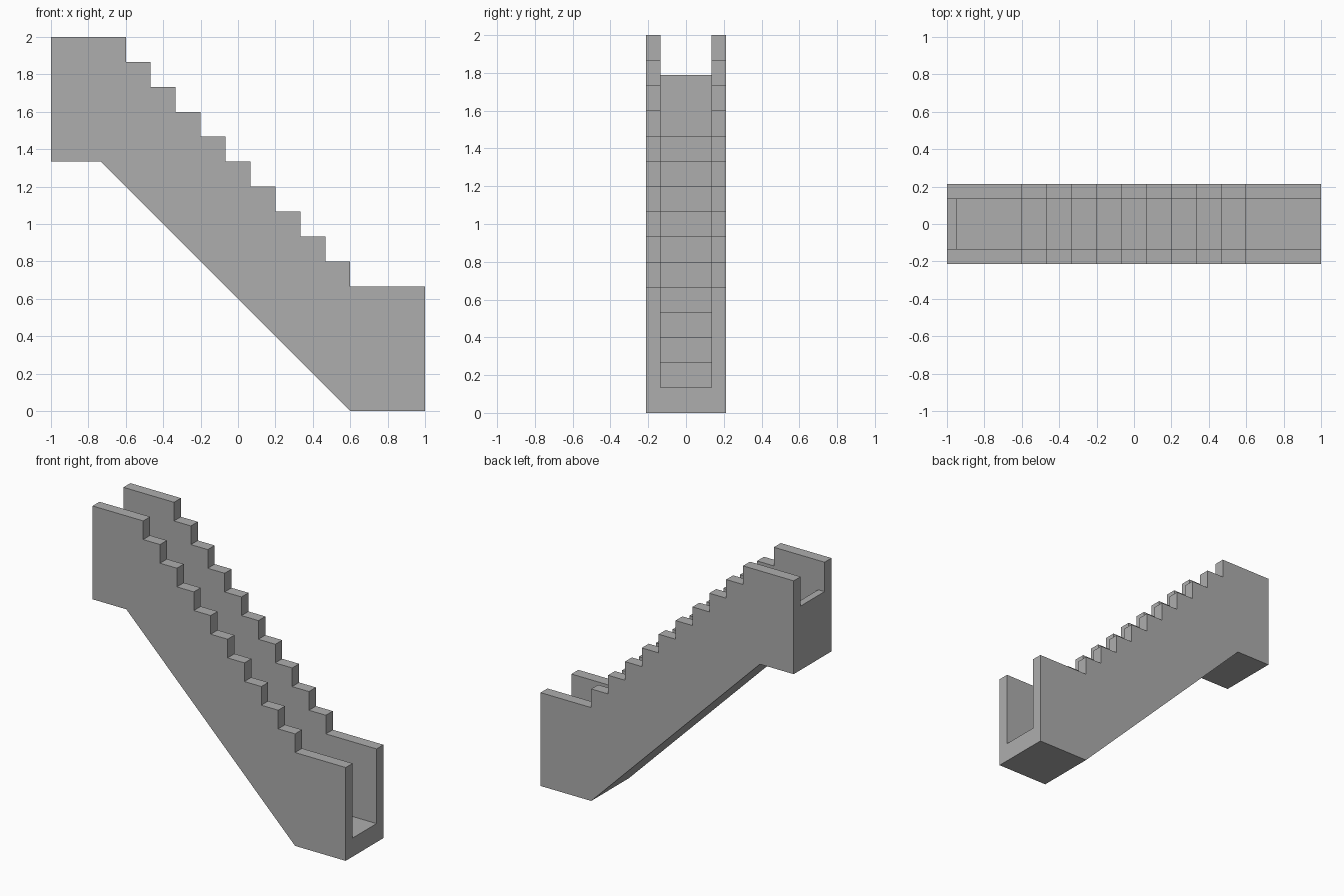
import bpy
import bmesh

if "Cube" in bpy.data.objects:
    bpy.data.objects.remove(bpy.data.objects["Cube"], do_unlink=True)

STEP = 2 / 15            # rise and run of every step
COUNT = 10               # number of risers
HALF_WIDTH = 0.213
HALF_CHANNEL = 0.135
LIP = 0.05               # thickness of the lip closing the upper end

grey = bpy.data.materials.new("plain grey")
grey.use_nodes = True
colour = (0.42, 0.42, 0.42, 1)
grey.diffuse_color = colour
grey.node_tree.nodes["Principled BSDF"].inputs["Base Color"].default_value = colour


def stair_line(base):
    """Stepped line climbing from the lower landing towards -x."""
    points = []
    for i in range(COUNT):
        x, z = 0.6 - i * STEP, base + i * STEP
        points += [(x, z), (x, z + STEP)]
    return points


def prism(name, profile, half):
    """Extrude an x-z profile across y."""
    bm = bmesh.new()
    face = bm.faces.new([bm.verts.new((x, -half, z)) for x, z in profile])
    side = bmesh.ops.extrude_face_region(bm, geom=[face])["geom"]
    moved = [v for v in side if isinstance(v, bmesh.types.BMVert)]
    bmesh.ops.translate(bm, verts=moved, vec=(0, 2 * half, 0))
    bmesh.ops.recalc_face_normals(bm, faces=bm.faces)
    mesh = bpy.data.meshes.new(name)
    bm.to_mesh(mesh)
    bm.free()
    mesh.materials.append(grey)
    obj = bpy.data.objects.new(name, mesh)
    bpy.context.collection.objects.link(obj)
    return obj


# Solid stair body with stepped parapets and sloping underside
wall_base = 5 * STEP
body = prism("stair_body",
             [(0.6, 0), (1, 0), (1, wall_base)] + stair_line(wall_base)
             + [(-1, 2), (-1, 10 * STEP), (-0.6 - STEP, 10 * STEP)],
             HALF_WIDTH)

# Channel holding the treads, open at the lower end, with a lip at the upper end
floor_top = STEP * (COUNT + 1)
cutter = prism("channel_cutter",
               [(1.1, STEP)] + stair_line(STEP)
               + [(LIP - 1, floor_top), (LIP - 1, 1.79), (-1.1, 1.79),
                  (-1.1, 2.1), (1.1, 2.1)],
               HALF_CHANNEL)
cutter.hide_render = True

cut = body.modifiers.new("channel", "BOOLEAN")
cut.operation = "DIFFERENCE"
cut.solver = "EXACT"
cut.object = cutter

# Bake the cut and discard the cutter
bpy.context.view_layer.update()
graph = bpy.context.evaluated_depsgraph_get()
baked = bpy.data.meshes.new_from_object(body.evaluated_get(graph))
body.modifiers.clear()
body.data = baked
bpy.data.objects.remove(cutter, do_unlink=True)
